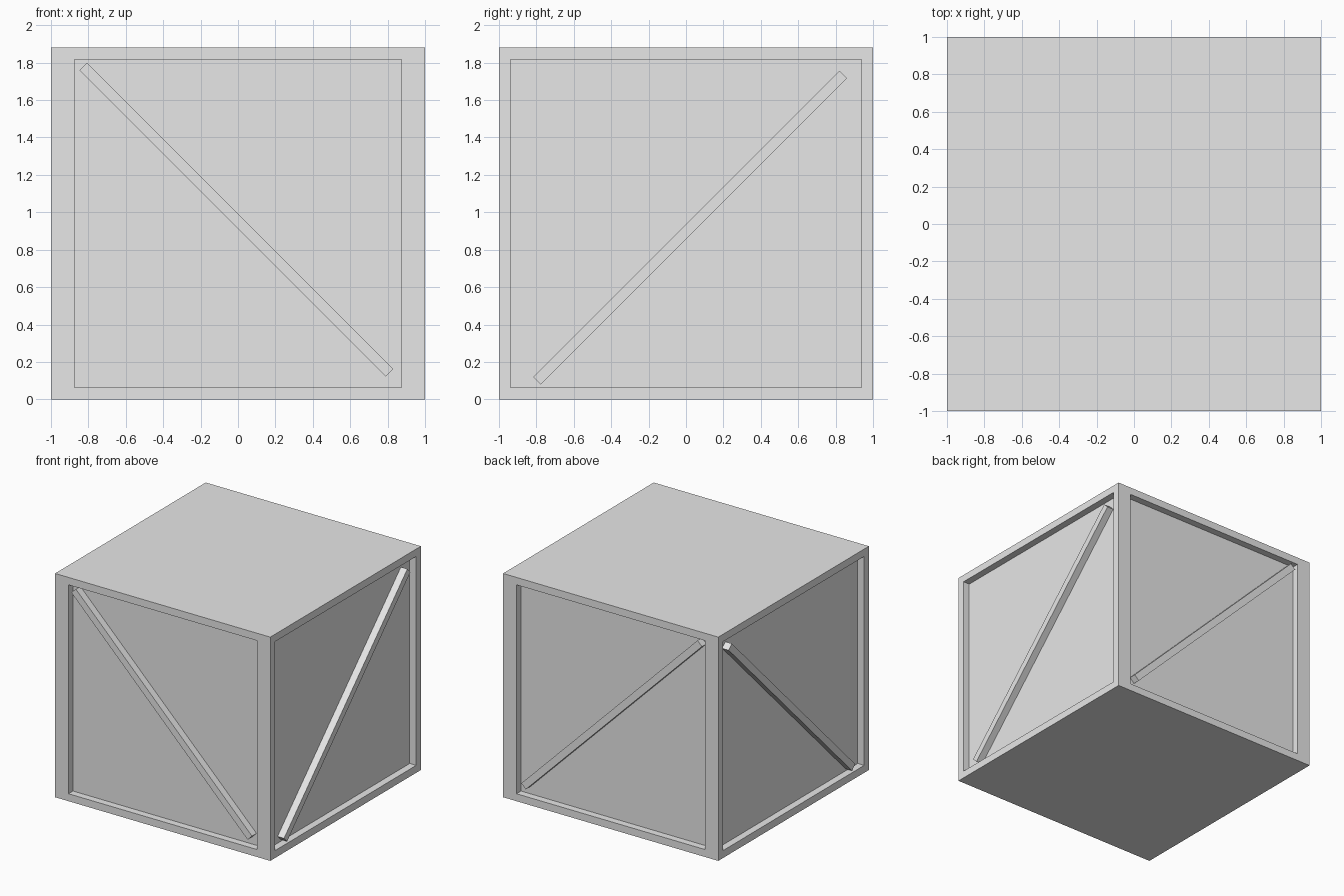
import bpy, bmesh, math
from mathutils import Matrix, Vector

old = bpy.data.objects.get("Cube")
if old:
    bpy.data.objects.remove(old, do_unlink=True)

HEIGHT = 1.88
MARGIN = 0.0625      # frame width at top, bottom and the side panels
STILE = 0.125        # frame width left and right on front and back
DEPTH = 0.06         # panel recess

grey = bpy.data.materials.new("plain grey")
grey.use_nodes = True
colour = (0.8, 0.8, 0.8, 1)
grey.diffuse_color = colour
grey.node_tree.nodes["Principled BSDF"].inputs["Base Color"].default_value = colour


def finish(bm, name):
    mesh = bpy.data.meshes.new(name)
    bm.to_mesh(mesh)
    bm.free()
    mesh.materials.append(grey)
    obj = bpy.data.objects.new(name, mesh)
    bpy.context.collection.objects.link(obj)
    return obj


# Crate body with a recessed panel on each of the four sides
bm = bmesh.new()
bmesh.ops.create_cube(bm, size=1, matrix=Matrix.Translation((0, 0, HEIGHT / 2))
                      @ Matrix.Diagonal((2, 2, HEIGHT, 1)))
bm.normal_update()
for face in [f for f in bm.faces if abs(f.normal.z) < 0.5]:
    normal = face.normal.copy()
    side = STILE if abs(normal.y) > 0.5 else MARGIN
    centre = Vector((0, 0, HEIGHT / 2))
    inner = bmesh.ops.extrude_discrete_faces(bm, faces=[face])["faces"][0]
    shrink = Vector((1 - side if abs(normal.y) > 0.5 else 1,
                     1 - side if abs(normal.x) > 0.5 else 1,
                     1 - 2 * MARGIN / HEIGHT))
    bmesh.ops.scale(bm, vec=shrink, verts=inner.verts,
                    space=Matrix.Translation(-centre))
    panel = bmesh.ops.extrude_discrete_faces(bm, faces=[inner])["faces"][0]
    bmesh.ops.translate(bm, vec=-normal * DEPTH, verts=panel.verts)
bmesh.ops.recalc_face_normals(bm, faces=bm.faces)
finish(bm, "crate_body")


# Diagonal braces lying in the recesses, flush with the frame
def brace(name, size, location, rotation):
    bm = bmesh.new()
    bmesh.ops.create_cube(bm, size=1, matrix=Matrix.Diagonal((*size, 1)))
    obj = finish(bm, name)
    obj.location = location
    obj.rotation_euler = rotation


LENGTH, WIDTH = 2.316, 0.058
offset = 1 - DEPTH / 2
for name, sign in (("front_brace", -1), ("back_brace", 1)):
    brace(name, (LENGTH, DEPTH, WIDTH), (-0.009, sign * offset, 0.961),
          (0, math.radians(45), 0))
for name, sign in (("left_brace", 1), ("right_brace", -1)):
    brace(name, (DEPTH, LENGTH, WIDTH), (sign * offset, 0.022, 0.918),
          (math.radians(45), 0, 0))
